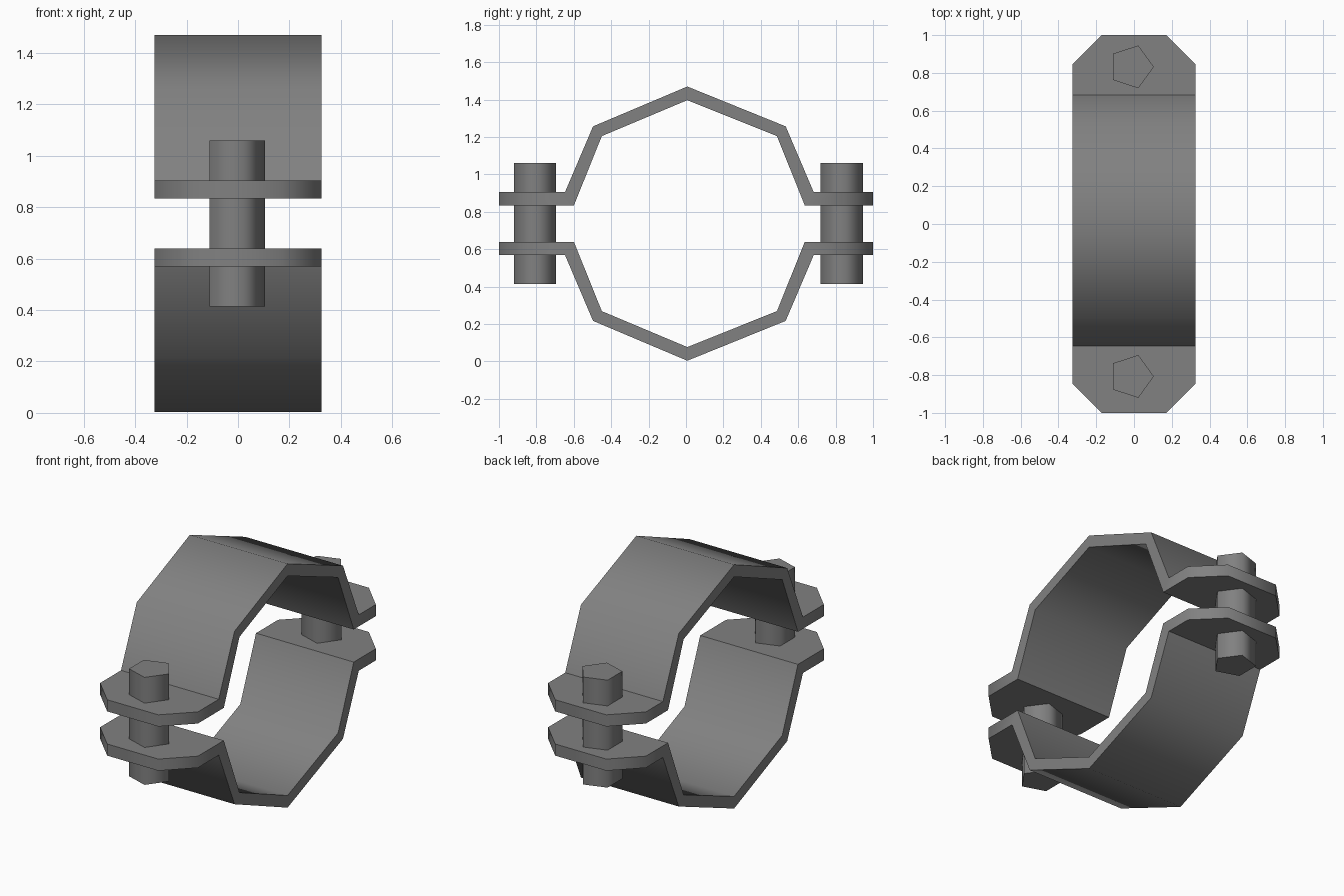
import bpy, bmesh, math
from mathutils import Vector

cube = bpy.data.objects.get("Cube")
if cube:
    bpy.data.objects.remove(cube, do_unlink=True)

steel = bpy.data.materials.new("grey_steel")
steel.use_nodes = True
grey = (0.22, 0.22, 0.22, 1)
steel.diffuse_color = grey
steel.node_tree.nodes["Principled BSDF"].inputs["Base Color"].default_value = grey

HALF_WIDTH = 0.325
MID_Z = 0.737
RING_Y = 0.018


def finish(name, bm, angle):
    bmesh.ops.recalc_face_normals(bm, faces=bm.faces)
    mesh = bpy.data.meshes.new(name)
    bm.to_mesh(mesh)
    bm.free()
    mesh.materials.append(steel)
    obj = bpy.data.objects.new(name, mesh)
    bpy.context.collection.objects.link(obj)
    bpy.ops.object.select_all(action='DESELECT')
    obj.select_set(True)
    bpy.context.view_layer.objects.active = obj
    bpy.ops.object.shade_smooth_by_angle(angle=math.radians(angle))


def strap(name, side):
    # Half of the outline: distance from ring centre, height above the middle
    outer = [(0, 0.733), (0.515, 0.52), (0.665, 0.168)]
    inner = [(0.617, 0.098), (0.468, 0.468), (0, 0.66)]
    right = [(RING_Y + y, z) for y, z in outer] + [(1, 0.168), (1, 0.098)]
    right += [(RING_Y + y, z) for y, z in inner]
    left = [(RING_Y - y, z) for y, z in inner[1::-1]] + [(-1, 0.098), (-1, 0.168)]
    left += [(RING_Y - y, z) for y, z in outer[:0:-1]]
    # The peaks sit a touch nearer the front than the flanges
    outline = [(0.007 if abs(y - RING_Y) < 0.001 else y, z) for y, z in right + left]

    bm = bmesh.new()
    face = bm.faces.new([bm.verts.new((-HALF_WIDTH, y, MID_Z + side * z))
                         for y, z in outline])
    ext = bmesh.ops.extrude_face_region(bm, geom=[face])
    moved = [v for v in ext["geom"] if isinstance(v, bmesh.types.BMVert)]
    bmesh.ops.translate(bm, verts=moved, vec=Vector((2 * HALF_WIDTH, 0, 0)))

    # Clip the outer corners of the flanges
    tips = [e for e in bm.edges
            if all(abs(v.co.y) > 0.99 for v in e.verts)
            and abs(e.verts[0].co.x - e.verts[1].co.x) < 0.001]
    bmesh.ops.recalc_face_normals(bm, faces=bm.faces)
    bmesh.ops.bevel(bm, geom=tips, offset=0.155, offset_type='OFFSET',
                    segments=1, affect='EDGES')
    finish(name, bm, 60)


def bolt(name, y):
    bm = bmesh.new()
    bmesh.ops.create_cone(bm, cap_ends=True, segments=5, radius1=0.119,
                          radius2=0.119, depth=0.646)
    # Turn one corner of the shank towards +x
    for v in bm.verts:
        v.co.x, v.co.y = v.co.y, v.co.x
    bmesh.ops.translate(bm, verts=bm.verts, vec=Vector((-0.014, y, MID_Z)))
    finish(name, bm, 80)


strap("upper_strap", 1)
strap("lower_strap", -1)
bolt("front_bolt", -0.807)
bolt("back_bolt", 0.832)
